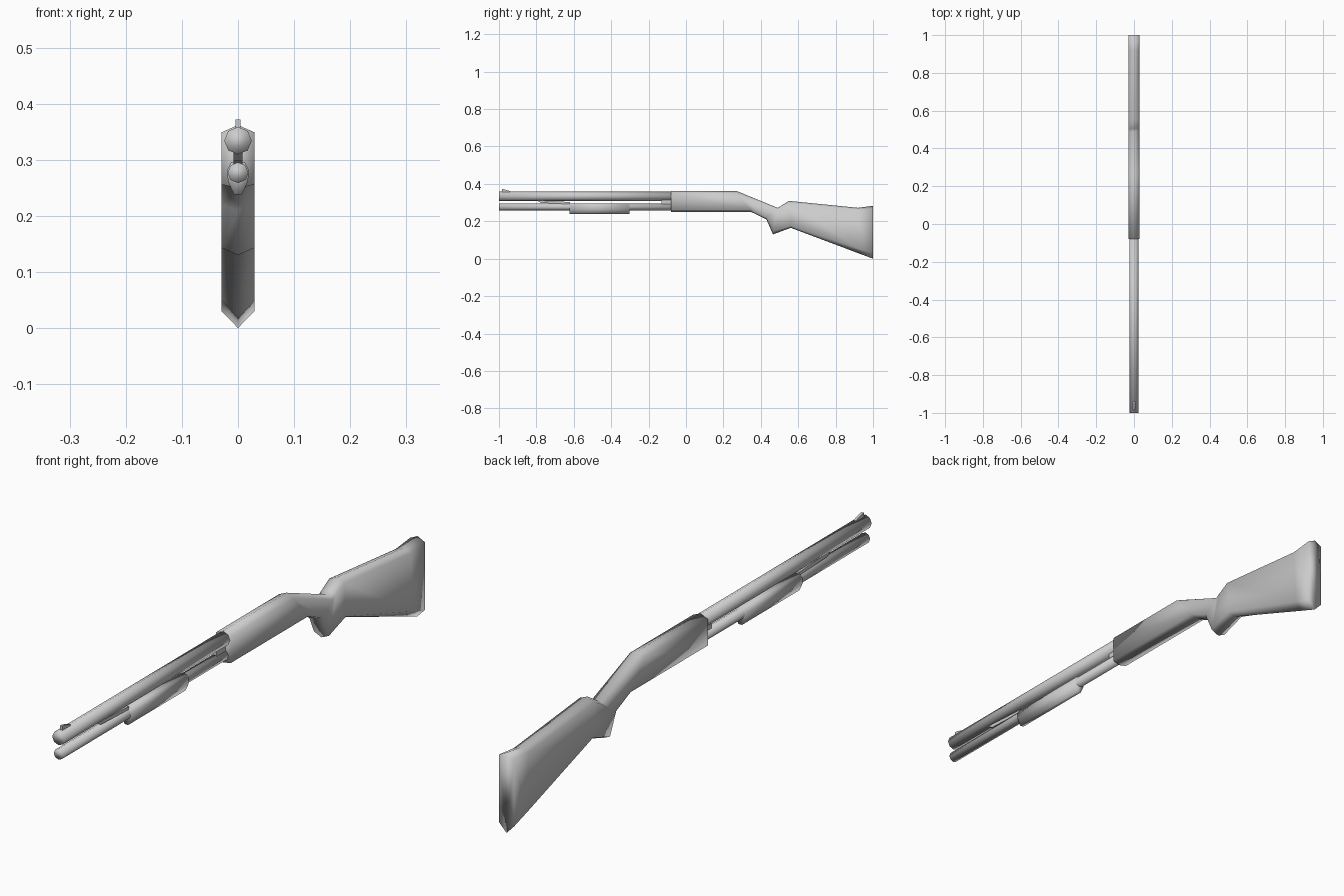
import bpy, bmesh, math

cube = bpy.data.objects.get("Cube")
if cube:
    bpy.data.objects.remove(cube, do_unlink=True)

grey = bpy.data.materials.new("plain grey")
GREY = (0.6, 0.6, 0.6, 1)
grey.diffuse_color = GREY
grey.use_nodes = True
grey.node_tree.nodes["Principled BSDF"].inputs["Base Color"].default_value = GREY


def loft(name, rings, smooth=True):
    """Skin a list of equal-length point rings and close both ends."""
    bm = bmesh.new()
    loops = [[bm.verts.new(p) for p in ring] for ring in rings]
    n = len(loops[0])
    for a, b in zip(loops, loops[1:]):
        for i in range(n):
            j = (i + 1) % n
            bm.faces.new((a[i], a[j], b[j], b[i]))
    bm.faces.new(loops[0][::-1])
    bm.faces.new(loops[-1])
    bmesh.ops.recalc_face_normals(bm, faces=bm.faces[:])
    mesh = bpy.data.meshes.new(name)
    bm.to_mesh(mesh)
    bm.free()
    for p in mesh.polygons:
        p.use_smooth = smooth
    mesh.materials.append(grey)
    ob = bpy.data.objects.new(name, mesh)
    bpy.context.scene.collection.objects.link(ob)
    return ob


def tube(name, y0, y1, z, r, sides=8):
    def ring(y):
        return [(r * math.sin(math.tau * i / sides), y,
                 z + r * math.cos(math.tau * i / sides)) for i in range(sides)]
    return loft(name, [ring(y0), ring(y1)])


def plate(name, profile, half):
    """Extrude a (y, z) side profile across x."""
    return loft(name, [[(x, y, z) for y, z in profile] for x in (-half, half)], False)


# Receiver, grip and stock: six-sided sections with a ridge above and below
W = 0.029
stations = [  # top y, top z, bottom y, bottom z, top bevel, bottom bevel
    (-0.08, 0.362, -0.08, 0.249, 0.013, 0.007),
    (0.27, 0.362, 0.35, 0.249, 0.013, 0.007),
    (0.49, 0.272, 0.43, 0.210, 0.010, 0.010),
    (0.505, 0.281, 0.465, 0.130, 0.010, 0.013),
    (0.55, 0.309, 0.56, 0.165, 0.012, 0.010),
    (0.92, 0.272, 0.93, 0.026, 0.012, 0.026),
    (1.00, 0.283, 1.00, 0.000, 0.014, 0.030),
]
rings = []
for ty, tz, by, bz, top, bot in stations:
    rings.append([(0, ty, tz), (W, ty, tz - top), (W, by, bz + bot),
                  (0, by, bz), (-W, by, bz + bot), (-W, ty, tz - top)])
loft("receiver_and_stock", rings)

# Barrel and magazine tube
tube("barrel", -1.0, -0.06, 0.334, 0.0245)
tube("magazine_tube", -1.0, -0.06, 0.277, 0.0185)

# Sliding fore-end, tapered to a narrow flat underside
section = [(0.012, 0.296), (0.019, 0.282), (0.018, 0.262), (0.007, 0.238)]
section += [(-x, z) for x, z in reversed(section)]
loft("fore_end", [[(x, y, z) for x, z in section] for y in (-0.622, -0.302)])

# Spacers between the two tubes
plate("front_spacer", [(-0.80, 0.312), (-0.775, 0.298), (-0.62, 0.292), (-0.62, 0.303)], 0.008)
plate("rear_spacer", [(-0.13, 0.315), (-0.13, 0.290), (-0.07, 0.290), (-0.07, 0.315)], 0.008)

# Front sight ramp
plate("front_sight", [(-0.985, 0.352), (-0.985, 0.372), (-0.972, 0.371), (-0.94, 0.361), (-0.94, 0.352)], 0.0045)
